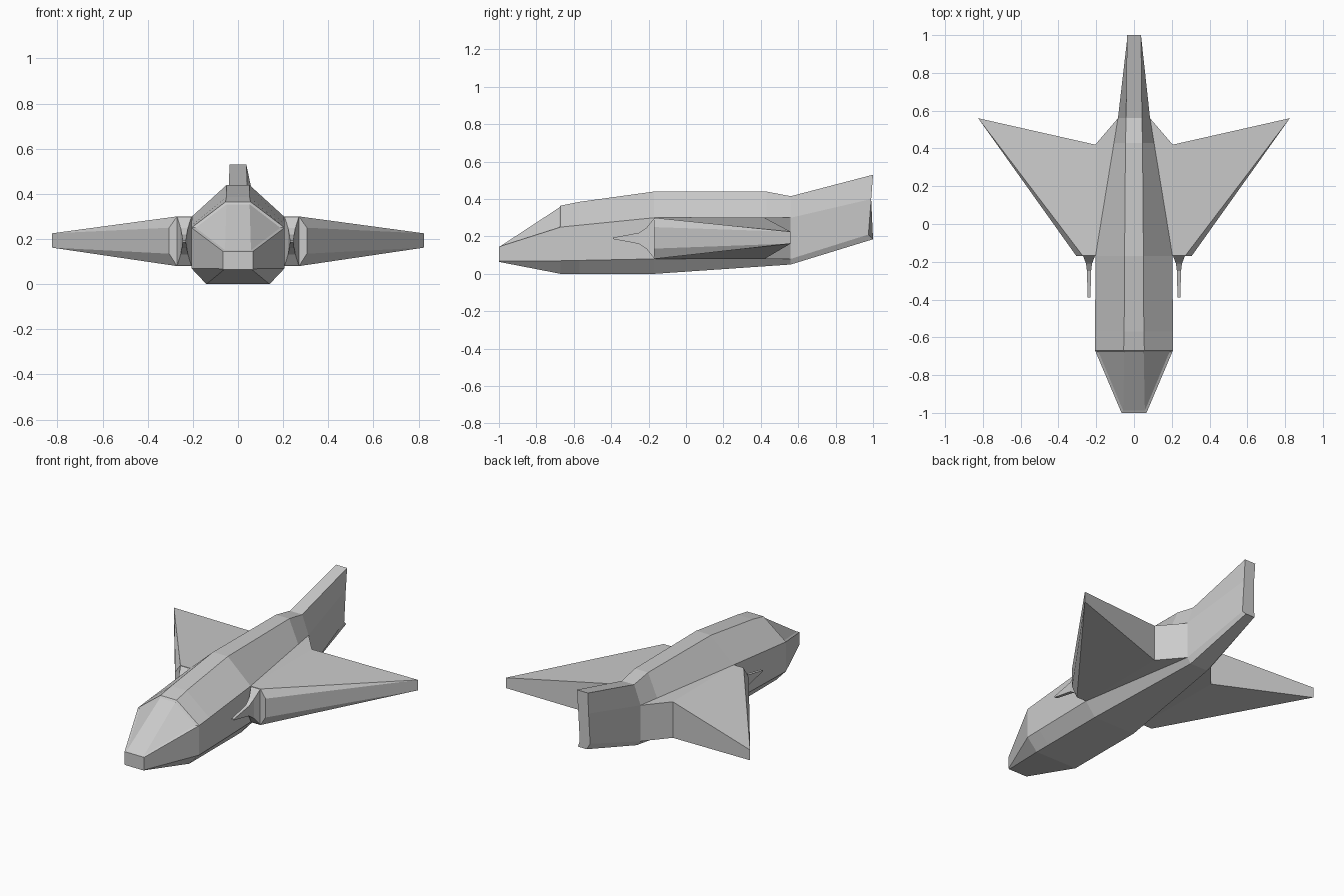
import bpy, bmesh

if "Cube" in bpy.data.objects:
    bpy.data.objects.remove(bpy.data.objects["Cube"])


def finish(name, bm, mirrored=False):
    bmesh.ops.remove_doubles(bm, verts=bm.verts[:], dist=0.0005)
    bmesh.ops.recalc_face_normals(bm, faces=bm.faces[:])
    me = bpy.data.meshes.new(name)
    bm.to_mesh(me)
    bm.free()
    ob = bpy.data.objects.new(name, me)
    bpy.context.collection.objects.link(ob)
    if mirrored:
        ob.modifiers.new("Mirror", 'MIRROR').use_mirror_merge = False
    return ob


def loft(rings):
    bm = bmesh.new()
    vs = [[bm.verts.new(p) for p in ring] for ring in rings]
    n = len(vs[0])
    for a, b in zip(vs, vs[1:]):
        for i in range(n):
            j = (i + 1) % n
            bm.faces.new((a[i], a[j], b[j], b[i]))
    bm.faces.new(vs[0])
    bm.faces.new(vs[-1])
    return bm


# Fuselage stations: y, then (x, z) of keel edge, chine, shoulder, spine edge
stations = [
    (-1.00, (.062, .064), (.066, .068), (.066, .145), (.066, .145)),
    (-0.67, (.14, .0), (.206, .07), (.206, .25), (.055, .365)),
    (-0.57, (.14, .0), (.206, .072), (.206, .26), (.052, .385)),
    (-0.17, (.14, .0), (.204, .08), (.204, .30), (.05, .44)),
    (0.43, (.075, .041), (.106, .08), (.106, .30), (.045, .44)),
    (0.56, (.06, .05), (.085, .08), (.085, .30), (.042, .415)),
    (1.00, (.03, .185), (.035, .21), (.035, .40), (.037, .53)),
]
rings = []
for y, *half in stations:
    dy = (0, -.025, -.01, 0) if y == 1 else (0, 0, 0, 0)
    right = [(x, y + d, z) for (x, z), d in zip(half, dy)]
    rings.append(right + [(-x, yy, z) for x, yy, z in reversed(right)])
bm = loft(rings)
bmesh.ops.remove_doubles(bm, verts=bm.verts[:], dist=0.0005)
bmesh.ops.recalc_face_normals(bm, faces=bm.faces[:])

# Recessed windscreen in the sloping nose faces
glass = [f for f in bm.faces
         if max(v.co.y for v in f.verts) < -.66 and f.calc_center_median().z > .2]
bmesh.ops.inset_region(bm, faces=glass, thickness=.013, depth=-.006, use_even_offset=True)
finish("fuselage", bm)

# Wings: plan points with upper and lower heights
plan = [
    (.085, .56, .30, .08),    # inner rear
    (.20, -.17, .30, .08),    # root front
    (.27, -.17, .30, .08),    # front face bevel
    (.305, -.17, .25, .135),  # leading edge
    (.825, .56, .225, .162),  # tip
    (.205, .42, .30, .08),    # trailing notch
]
bm = bmesh.new()
up = [bm.verts.new((x, y, t)) for x, y, t, b in plan]
low = [bm.verts.new((x, y, b)) for x, y, t, b in plan]
for side in (up, low):
    for idx in ((0, 1, 5), (1, 2, 4, 5), (2, 3, 4)):
        bm.faces.new([side[i] for i in idx])
for i in range(6):
    j = (i + 1) % 6
    bm.faces.new((up[i], up[j], low[j], low[i]))
finish("wings", bm, True)

# Flared spikes ahead of the wing roots: y, half width, half height
flare = [(-.39, .008, .004), (-.33, .009, .015), (-.25, .011, .03),
         (-.21, .016, .058), (-.168, .032, .11)]
cx, cz = .238, .19
finish("wing_spikes", loft([[(cx - w, y, cz - h), (cx + w, y, cz - h),
                             (cx + w, y, cz + h), (cx - w, y, cz + h)]
                            for y, w, h in flare]), True)
